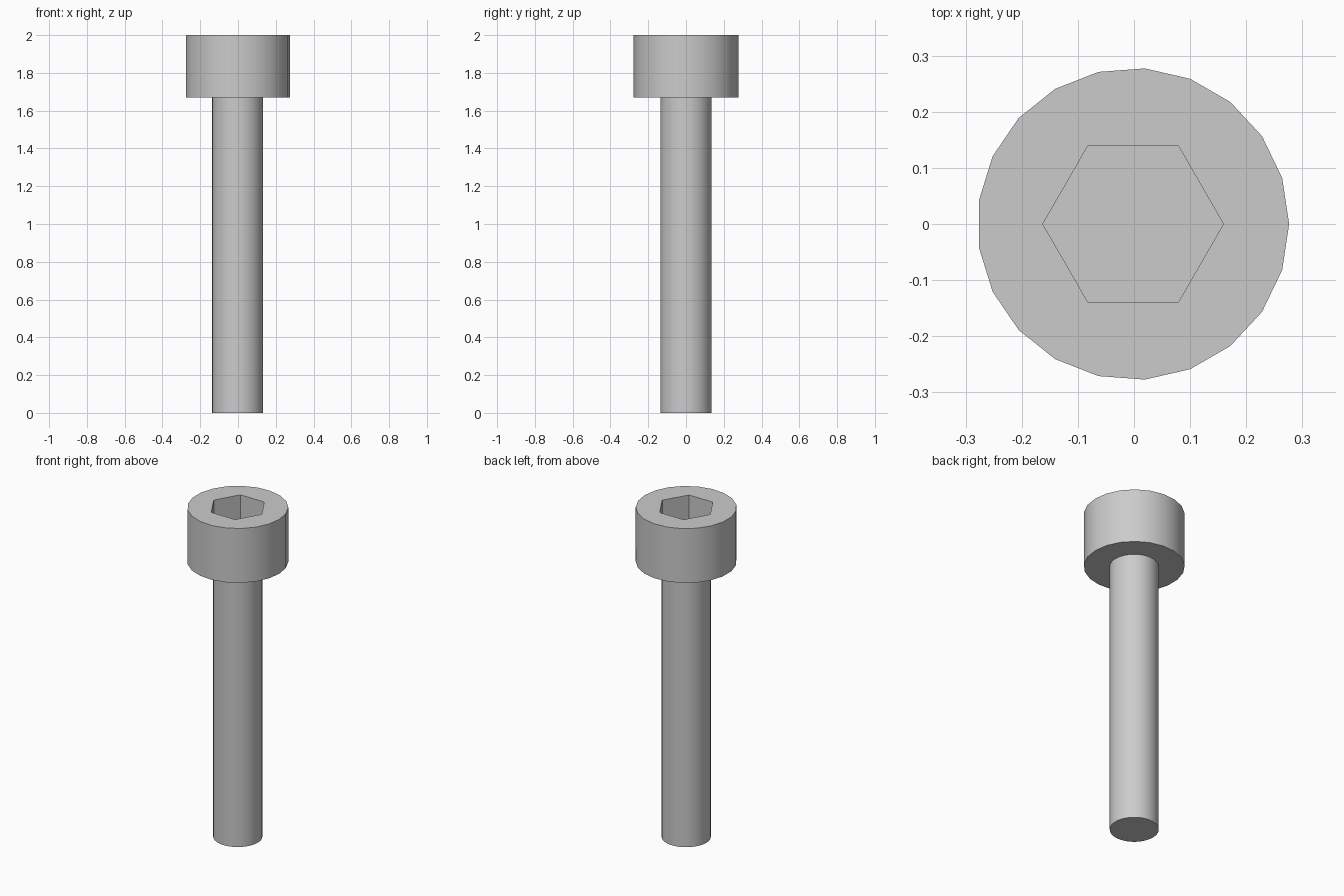
import bpy
import bmesh
import math

cube = bpy.data.objects.get("Cube")
if cube:
    bpy.data.objects.remove(cube, do_unlink=True)

HEAD_R, HEAD_SIDES = 0.278, 21
SHAFT_R, SHAFT_SIDES = 0.135, 40
SOCKET_R, SOCKET_DEPTH = 0.161, 0.17
HEAD_BOTTOM, TOP = 1.67, 2.0

# The odd-sided head is offset slightly so its bounds are centred
AXIS_X = -HEAD_R * (1 - math.cos(math.pi / HEAD_SIDES)) / 2

steel = bpy.data.materials.new("grey steel")
steel.use_nodes = True
grey = (0.6, 0.6, 0.6, 1)
steel.diffuse_color = grey
steel.node_tree.nodes["Principled BSDF"].inputs["Base Color"].default_value = grey


def prism(name, radius, sides, bottom, top):
    """Upright prism with one corner on the +x side."""
    bm = bmesh.new()
    ring = []
    for i in range(sides):
        a = math.tau * i / sides
        ring.append(bm.verts.new((AXIS_X + radius * math.cos(a), radius * math.sin(a), bottom)))
    base = bm.faces.new(ring)
    extruded = bmesh.ops.extrude_face_region(bm, geom=[base], use_keep_orig=True)["geom"]
    moved = [v for v in extruded if isinstance(v, bmesh.types.BMVert)]
    bmesh.ops.translate(bm, verts=moved, vec=(0, 0, top - bottom))
    bmesh.ops.recalc_face_normals(bm, faces=bm.faces)
    mesh = bpy.data.meshes.new(name)
    bm.to_mesh(mesh)
    bm.free()
    mesh.materials.append(steel)
    obj = bpy.data.objects.new(name, mesh)
    bpy.context.collection.objects.link(obj)
    return obj


def activate(obj):
    bpy.ops.object.select_all(action="DESELECT")
    obj.select_set(True)
    bpy.context.view_layer.objects.active = obj


# Round shaft, set slightly into the head
shaft = prism("shaft", SHAFT_R, SHAFT_SIDES, 0, HEAD_BOTTOM + 0.01)

# Cylindrical head with a hexagonal socket cut in the top
head = prism("head", HEAD_R, HEAD_SIDES, HEAD_BOTTOM, TOP)
cutter = prism("socket_cutter", SOCKET_R, 6, TOP - SOCKET_DEPTH, TOP + 0.1)
cutter.hide_render = True
cut = head.modifiers.new("hex_socket", "BOOLEAN")
cut.operation = "DIFFERENCE"
cut.solver = "EXACT"
cut.object = cutter
activate(head)
bpy.ops.object.modifier_apply(modifier=cut.name)
bpy.data.objects.remove(cutter, do_unlink=True)

# Smooth round sides, sharp rims and socket corners
for part in (shaft, head):
    activate(part)
    bpy.ops.object.shade_smooth_by_angle(angle=math.radians(30))
